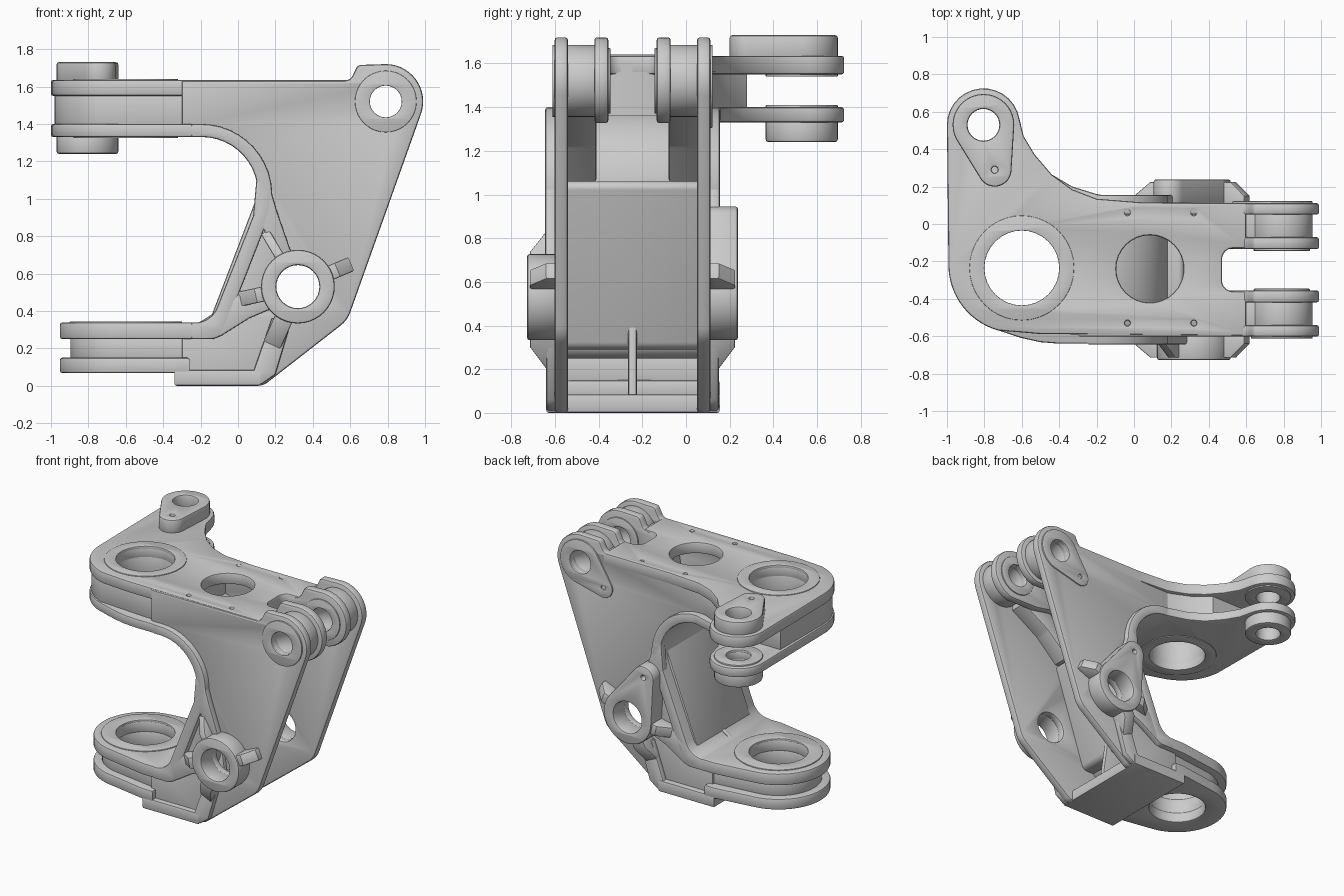
import bpy, bmesh
from math import cos, sin, pi, radians, tan
from mathutils import Vector, Matrix
from mathutils.geometry import convex_hull_2d

if "Cube" in bpy.data.objects:
    bpy.data.objects.remove(bpy.data.objects["Cube"])

MID = -0.245            # mirror plane (y) of the casting
HUB = (-0.6, -0.235)    # large vertical bores
LUG = (-0.805, 0.53)    # side lug bore
CLEV = (0.79, 1.52)     # upper clevis bore (x, z)
PIV = (0.32, 0.53)      # lower pivot bore (x, z)


def arc(c, r, a0, a1, n=14):
    return [(c[0] + r * cos(radians(a0 + (a1 - a0) * i / n)),
             c[1] + r * sin(radians(a0 + (a1 - a0) * i / n))) for i in range(n + 1)]


def circle(c, r, n=40):
    return arc(c, r, 0, 360, n)[:-1]


def hull(*groups):
    pts = [p for g in groups for p in g]
    return [pts[i] for i in convex_hull_2d([Vector(p) for p in pts])]


def fillet(pts, n=8):
    """Round every corner given as (x, y, radius)."""
    out = []
    for i, p in enumerate(pts):
        if len(p) == 2:
            out.append(p)
            continue
        v = Vector(p[:2])
        a = (Vector(pts[i - 1][:2]) - v).normalized()
        b = (Vector(pts[(i + 1) % len(pts)][:2]) - v).normalized()
        half = a.angle(b) / 2
        t = p[2] / tan(half)
        c = v + (a + b).normalized() * (p[2] / sin(half))
        s, e = v + a * t - c, v + b * t - c
        sweep = s.angle_signed(e)
        for k in range(n + 1):
            q = c + Matrix.Rotation(-sweep * k / n, 2) @ s
            out.append((q.x, q.y))
    return out


def plate(name, outline, lo, hi, axis='Z', holes=(), bevel=0.012, matrix=None):
    """Filled outline with holes, extruded from lo to hi with rounded edges."""
    cu = bpy.data.curves.new(name, 'CURVE')
    cu.dimensions, cu.fill_mode = '2D', 'BOTH'
    for loop in [outline] + [circle(c, r, 32 if r > 0.05 else 10) for c, r in holes]:
        sp = cu.splines.new('POLY')
        sp.points.add(len(loop) - 1)
        for p, q in zip(sp.points, loop):
            p.co = (q[0], q[1], 0, 1)
        sp.use_cyclic_u = True
    bevel = min(bevel, (hi - lo) * 0.4)
    cu.extrude = (hi - lo) / 2 - bevel
    cu.bevel_depth, cu.bevel_resolution, cu.offset = bevel, 1, -bevel
    ob = bpy.data.objects.new(name, cu)
    bpy.context.collection.objects.link(ob)
    m = (lo + hi) / 2
    if matrix is None:
        matrix = (Matrix.Translation((0, 0, m)) if axis == 'Z' else
                  Matrix.Translation((0, m, 0)) @ Matrix.Rotation(pi / 2, 4, 'X'))
    ob.matrix_world = matrix
    bpy.ops.object.select_all(action='DESELECT')
    ob.select_set(True)
    bpy.context.view_layer.objects.active = ob
    bpy.ops.object.convert(target='MESH')
    ob = bpy.context.object
    bm = bmesh.new()
    bm.from_mesh(ob.data)
    bmesh.ops.remove_doubles(bm, verts=bm.verts, dist=1e-4)
    bmesh.ops.recalc_face_normals(bm, faces=bm.faces)
    bm.to_mesh(ob.data)
    bm.free()
    bpy.ops.object.shade_smooth_by_angle(angle=radians(35))
    return ob


def pair(name, outline, lo, hi, **kw):
    """Same plate on the front and mirrored on the back."""
    plate(name + "_front", outline, lo, hi, 'Y', **kw)
    plate(name + "_back", outline, 2 * MID - hi, 2 * MID - lo, 'Y', **kw)


# Upper plates with hub and side lug
def upper_left(grow):
    return ([(-0.2, 0.135 + grow), (-0.33, 0.185 + grow * .6), (-0.44, 0.265), (-0.53, 0.37), (-0.59, 0.47)]
            + arc(LUG, 0.195, 10, 180) + arc((-0.63, -0.22), 0.362, 180, 255))


notch = fillet([(0.6, -0.598), (0.6, -0.36), (0.47, -0.36, 0.06), (0.47, -0.13, 0.06),
                (0.6, -0.13), (0.6, 0.112), (0.05, 0.115)])
screws = [((x, y), 0.014) for x in (-0.035, 0.32) for y in (0.06, -0.53)]
plate("top_plate", notch + upper_left(0) + [(-0.5, -0.588)], 1.55, 1.635,
      holes=[(HUB, 0.2), (LUG, 0.085), ((0.085, -0.24), 0.18)] + screws)
plate("second_plate", [(-0.6, -0.61), (-0.5, -0.632), (-0.4, -0.64), (-0.18, -0.64), (-0.18, 0.157)]
      + upper_left(0.025), 1.33, 1.40, holes=[(HUB, 0.2), (LUG, 0.085)])
plate("upper_hub_core", arc((-0.63, -0.22), 0.35, 180, 250) + [(-0.4, -0.575), (-0.14, -0.58),
      (-0.14, 0.09), (-0.25, 0.12), (-0.4, 0.19), (-0.5, 0.28), (-0.975, 0.28)],
      1.38, 1.57, holes=[(HUB, 0.2)])
plate("upper_hub_ring", circle(HUB, 0.28), 1.62, 1.641, holes=[(HUB, 0.2)], bevel=0.004)
plate("upper_hub_seat", circle(HUB, 0.28), 1.324, 1.345, holes=[(HUB, 0.2)], bevel=0.004)
lug_tip = (-0.745, 0.29)
plate("lug_boss_top", hull(circle(LUG, 0.165), circle(lug_tip, 0.09)), 1.62, 1.73,
      holes=[(LUG, 0.085), (lug_tip, 0.017)])
plate("lug_boss_bottom", circle(LUG, 0.165), 1.24, 1.345, holes=[(LUG, 0.085)])
for nm, lo, hi in (("upper", 1.54, 1.56), ("lower", 1.39, 1.41)):
    plate("lug_pad_" + nm, circle(LUG, 0.165), lo, hi, holes=[(LUG, 0.085)], bevel=0.004)

# Lower hub plates
for nm, r, lo, hi, x in (("upper", 0.352, 0.25, 0.338, -0.18), ("lower", 0.352, 0.068, 0.15, -0.26)):
    plate("lower_hub_plate_" + nm, hull(circle(HUB, r, 56), [(-0.34, -0.64), (x, -0.64), (x, 0.155), (-0.34, 0.155)]),
          lo, hi, holes=[(HUB, 0.2)])
plate("lower_hub_core", hull(circle(HUB, 0.295), [(-0.26, -0.59), (-0.26, 0.1)]), 0.14, 0.26, holes=[(HUB, 0.2)])
plate("lower_hub_ring", circle(HUB, 0.3), 0.33, 0.345, holes=[(HUB, 0.2)], bevel=0.004)
plate("base_plate", [(-0.34, -0.64), (0.12, -0.64), (0.12, 0.155), (-0.34, 0.155)], 0, 0.085)

# Curved throat web and its thickened core
plate("throat_web", fillet([(-0.25, 1.40), (-0.25, 1.33), (0.247, 1.33, 0.30), (-0.144, 0.338, 0.13),
      (-0.25, 0.338), (-0.25, 0.25), (-0.09, 0.25, 0.08), (0.36, 1.40, 0.38)], 14), -0.645, 0.155, 'Y')
plate("web_core", fillet([(0.12, 1.06), (-0.14, 0.38), (-0.13, 0.29), (0.02, 0.29, 0.05), (0.28, 1.06, 0.03)]),
      -0.56, 0.07, 'Y')
plate("centre_rib", [(-0.3, 0.06), (0.1, 0.06), (0.05, 0.42), (-0.08, 0.42), (-0.3, 0.28)], -0.265, -0.225, 'Y')

# Side plates and clevis arms
head = [(0.64, 1.715, 0.03), (0.60, 1.632, 0.05)]
plate_holes = [(CLEV, 0.085), (PIV, 0.115)]
pair("side_plate", fillet([(-0.3, 0.02), (0.135, 0.0, 0.08), (0.585, 0.35, 0.16)] + arc(CLEV, 0.2, -20, 90) + head
     + [(-0.3, 1.63), (-0.3, 1.37), (-0.1, 1.37), (0.06, 1.25), (0.13, 1.05), (0.11, 0.88),
        (-0.1, 0.36), (-0.2, 0.3), (-0.3, 0.3)]), -0.602, -0.54, holes=plate_holes, bevel=0.014)
pair("inner_clevis", fillet(arc(CLEV, 0.2, -75, 90) + head + [(0.45, 1.60), (0.45, 1.36), (0.6, 1.33)]),
     -0.42, -0.355, holes=[(CLEV, 0.085)], bevel=0.014)
pair("clevis_barrel", circle(CLEV, 0.165), -0.56, -0.40, holes=[(CLEV, 0.085)])
pair("inner_clevis_pad", circle(CLEV, 0.15), -0.36, -0.346, holes=[(CLEV, 0.085)], bevel=0.004)
pair("arm_wall", fillet([(0.18, 1.06), (0.28, 1.06), (0.45, 1.22, 0.1), (0.68, 1.36), (0.66, 1.60),
     (0.46, 1.60), (0.42, 1.35), (0.18, 1.15)]), -0.56, -0.41)
plate("notch_wall", [(0.40, 1.36), (0.47, 1.36), (0.47, 1.6), (0.40, 1.6)], -0.43, -0.06, 'Y')
plate("clevis_pad_front", circle(CLEV, 0.165), -0.612, -0.59, 'Y', holes=[(CLEV, 0.085)], bevel=0.004)
tip = (0.60, 1.38)
plate("clevis_pad_back", hull(circle(CLEV, 0.165), circle(tip, 0.075)), 0.10, 0.122, 'Y',
      holes=[(CLEV, 0.085), (tip, 0.017)], bevel=0.004)

# Raised flanges around the pivot
pair("throat_rib", [(0.1, 1.12), (0.08, 0.9), (0.14, 0.83), (0.21, 0.65), (0.29, 0.70),
     (0.21, 0.93), (0.16, 1.1)], -0.645, -0.59)
pair("lower_rib", [(-0.1, 0.26), (0.06, 0.36), (0.2, 0.42), (0.17, 0.53), (0.0, 0.49), (-0.1, 0.4)], -0.645, -0.59)
pair("base_rib", [(0.0, 0.01), (0.13, 0.01), (0.2, 0.06), (0.29, 0.36), (0.18, 0.36), (0.085, 0.085),
     (0.0, 0.085)], -0.64, -0.59)

# Pivot bosses with radial tapering gussets
plate("pivot_boss_front", circle(PIV, 0.197), -0.728, -0.59, 'Y', holes=[(PIV, 0.115)])
tip = (0.19, 0.86)
plate("pivot_boss_back", hull(circle(PIV, 0.197), circle(tip, 0.085)), 0.10, 0.238, 'Y',
      holes=[(PIV, 0.115), (tip, 0.017)])
for side, sign, y0 in (("front", -1, -0.595), ("back", 1, 0.105)):
    for i, (ang, length, w) in enumerate(((23, 0.31, 0.08), (192, 0.32, 0.08), (246, 0.34, 0.1), (121, 0.34, 0.05))):
        if side == "back" and ang == 121:
            continue
        d, out = Vector((cos(radians(ang)), 0, sin(radians(ang)))), Vector((0, sign, 0))
        m = Matrix((d, out, d.cross(out))).transposed().to_4x4()
        m.translation = (PIV[0], y0, PIV[1])
        plate(f"gusset_{side}_{i}", [(0.15, 0), (length, 0), (length, 0.045), (0.23, 0.12), (0.15, 0.12)],
              -w / 2, w / 2, matrix=m, bevel=0.008)
